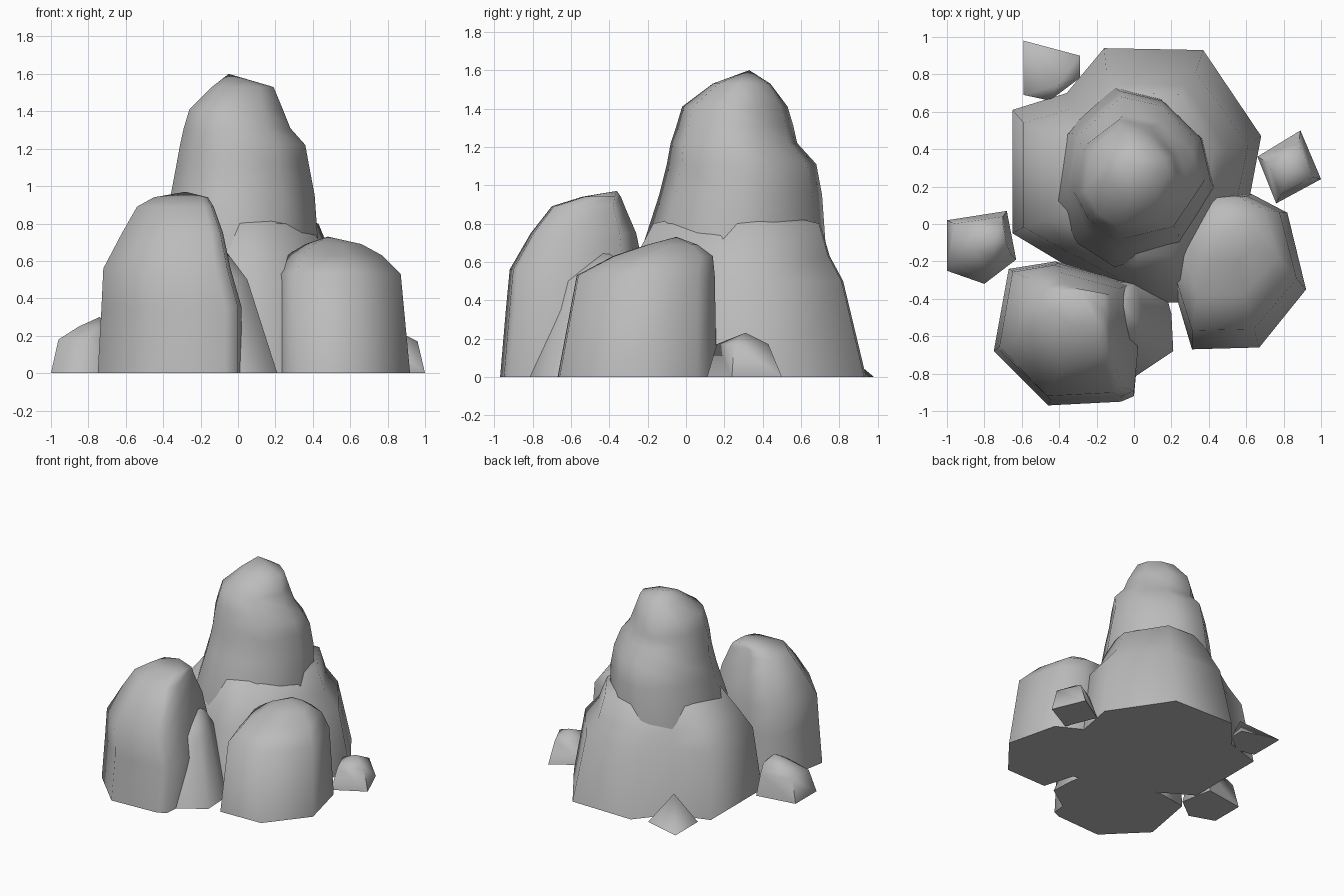
import bpy, bmesh, math

cube = bpy.data.objects.get("Cube")
if cube:
    bpy.data.objects.remove(cube)

stone = bpy.data.materials.new("grey_stone")
stone.use_nodes = True
GREY = (0.5, 0.5, 0.5, 1)
stone.diffuse_color = GREY
stone.node_tree.nodes["Principled BSDF"].inputs["Base Color"].default_value = GREY


def rock(name, outline, rings, apex):
    """Loft a ground outline upward; each ring is z, x min, x max, y min, y max."""
    xs, ys = zip(*outline)
    unit = [((x - min(xs)) / (max(xs) - min(xs)), (y - min(ys)) / (max(ys) - min(ys)))
            for x, y in outline]
    bm = bmesh.new()
    loops = [[bm.verts.new((x, y, 0)) for x, y in outline]]
    for z, x0, x1, y0, y1 in rings:
        loops.append([bm.verts.new((x0 + u * (x1 - x0), y0 + v * (y1 - y0), z))
                      for u, v in unit])
    top = bm.verts.new(apex)
    count = len(outline)
    bm.faces.new(loops[0])
    for i in range(count):
        j = (i + 1) % count
        for low, high in zip(loops, loops[1:]):
            bm.faces.new((low[i], low[j], high[j], high[i]))
        bm.faces.new((loops[-1][i], loops[-1][j], top))
    bmesh.ops.recalc_face_normals(bm, faces=bm.faces)
    mesh = bpy.data.meshes.new(name)
    bm.to_mesh(mesh)
    bm.free()
    mesh.materials.append(stone)
    obj = bpy.data.objects.new(name, mesh)
    bpy.context.collection.objects.link(obj)
    bpy.ops.object.select_all(action='DESELECT')
    obj.select_set(True)
    bpy.context.view_layer.objects.active = obj
    bpy.ops.object.shade_smooth_by_angle(angle=math.radians(75))


# Broad mound that carries the peak
rock("main_mound",
     [(-.65, -.05), (-.4, -.2), (0, -.42), (.3, -.42), (.62, .15),
      (.68, .47), (.37, .93), (-.16, .94), (-.36, .7), (-.65, .61)],
     [(.5, -.59, .61, -.33, .82), (.63, -.49, .5, -.26, .75),
      (.8, -.36, .43, -.17, .7)],
     (0, .3, .9))

# Tall central peak with a ledge near the top
rock("main_peak",
     [(-.42, .1), (-.38, .48), (-.1, .74), (.15, .68), (.38, .45),
      (.44, .18), (.25, -.15), (-.1, -.25), (-.3, -.12)],
     [(.67, -.42, .43, -.23, .73), (.95, -.36, .41, -.14, .71),
      (1.11, -.33, .38, -.1, .68), (1.22, -.31, .36, -.08, .58),
      (1.31, -.29, .28, -.05, .56), (1.41, -.26, .24, -.02, .53),
      (1.53, -.14, .19, .14, .44)],
     (-.05, .33, 1.6))

# Medium boulder at the front, with a lower shoulder beside it
rock("front_boulder",
     [(-.67, -.24), (-.75, -.68), (-.46, -.97), (-.07, -.95),
      (0, -.92), (.02, -.7), (.02, -.32), (-.42, -.2)],
     [(.35, -.73, .02, -.94, -.21), (.56, -.72, -.04, -.92, -.22),
      (.75, -.62, -.08, -.81, -.26), (.89, -.54, -.13, -.7, -.32),
      (.94, -.45, -.16, -.54, -.34)],
     (-.28, -.36, .97))
rock("front_shoulder",
     [(-.3, -.75), (0, -.82), (.21, -.68), (.2, -.48), (.15, -.3), (-.3, -.26)],
     [(.5, -.3, .05, -.66, -.29)],
     (-.1, -.38, .7))

# Low boulder at the side
rock("side_boulder",
     [(.31, -.67), (.67, -.66), (.92, -.35), (.82, .06),
      (.63, .16), (.4, .16), (.2, -.3)],
     [(.53, .21, .87, -.57, .15), (.63, .26, .77, -.38, .14),
      (.69, .36, .66, -.2, .06)],
     (.48, -.05, .73))

# Small loose stones around the base
rock("right_stone",
     [(-1, .02), (-.68, .07), (-.63, -.19), (-.8, -.32), (-1, -.25)],
     [(.18, -.96, -.66, -.26, .04), (.25, -.85, -.68, -.17, .01)],
     (-.74, -.08, .3))
rock("left_stone",
     [(.66, .36), (.89, .5), (1, .24), (.76, .11)],
     [(.17, .71, .96, .16, .43)],
     (.84, .31, .23))
rock("back_stone",
     [(-.59, .98), (-.29, .9), (-.29, .78), (-.45, .66), (-.59, .69)],
     [], (-.41, .74, .2))
